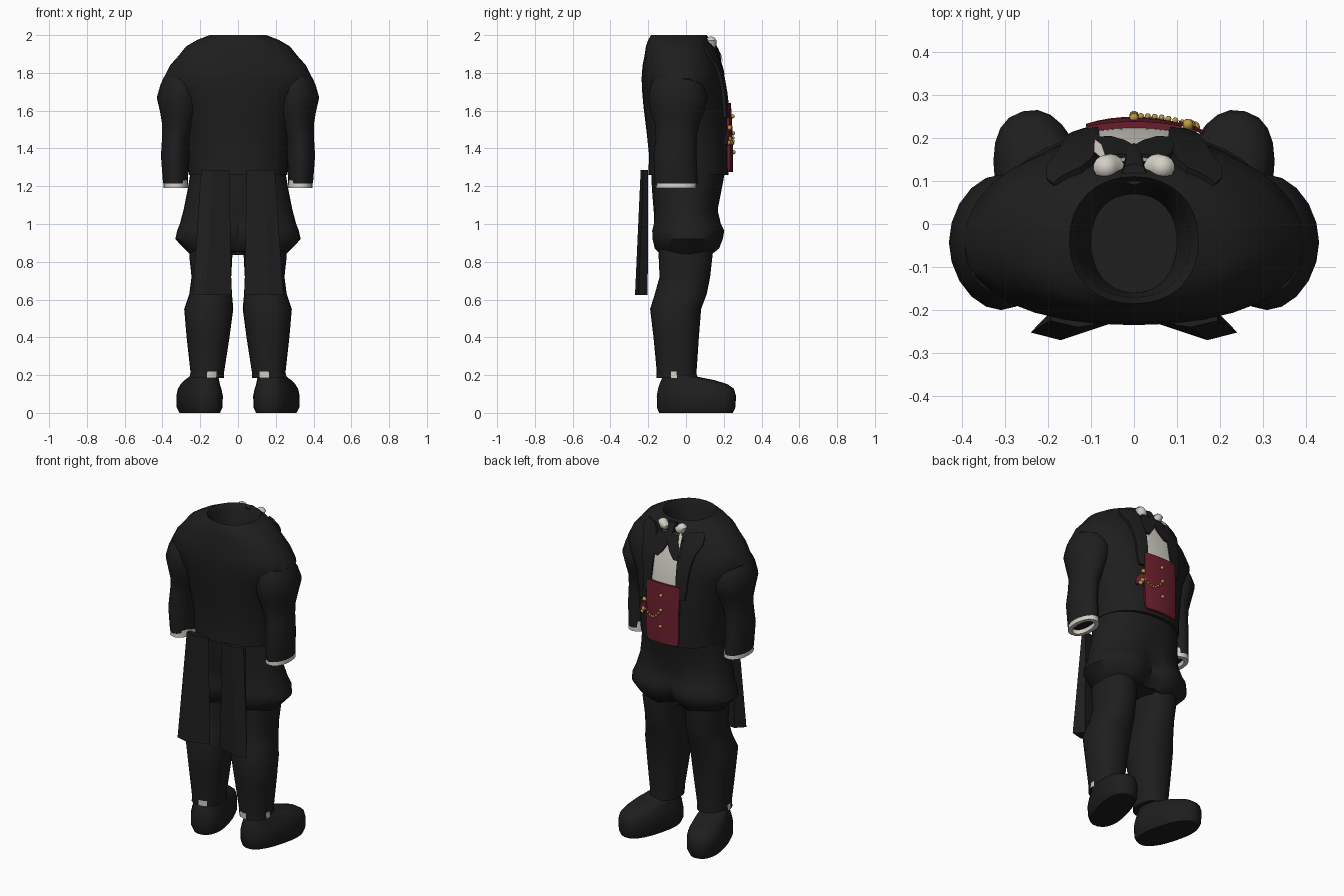
import bpy, bmesh, math
from mathutils import Matrix, Vector

if "Cube" in bpy.data.objects:
    bpy.data.objects.remove(bpy.data.objects["Cube"])


def material(name, rgb):
    m = bpy.data.materials.new(name)
    m.diffuse_color = (*rgb, 1)
    m.use_nodes = True
    m.node_tree.nodes["Principled BSDF"].inputs["Base Color"].default_value = m.diffuse_color
    return m


BLACK = material("black cloth", (0.013, 0.013, 0.013))
WHITE = material("white linen", (0.66, 0.63, 0.57))
RED = material("dark red cloth", (0.15, 0.014, 0.026))
GOLD = material("gold", (0.52, 0.32, 0.06))


def finish(bm, name, *mats, angle=40):
    bmesh.ops.recalc_face_normals(bm, faces=bm.faces)
    me = bpy.data.meshes.new(name)
    bm.to_mesh(me)
    bm.free()
    for m in mats:
        me.materials.append(m)
    ob = bpy.data.objects.new(name, me)
    bpy.context.collection.objects.link(ob)
    bpy.ops.object.select_all(action='DESELECT')
    ob.select_set(True)
    bpy.context.view_layer.objects.active = ob
    bpy.ops.object.shade_smooth_by_angle(angle=math.radians(angle))
    return ob


def spow(v, e):
    return math.copysign(abs(v) ** e, v)


def loft(rings, s=1, n=20, e=0.9, caps=(True, True)):
    """Stack of rounded rings: (z, x_in, x_out, y_back, y_front, y_widest)."""
    bm = bmesh.new()
    rows = []
    for r in rings:
        z, x0, x1, yb, yf = r[:5]
        yc = r[5] if len(r) > 5 else (yb + yf) / 2
        row = []
        for i in range(n):
            t = 2 * math.pi * i / n
            c, d = spow(math.cos(t), e), spow(math.sin(t), e)
            x = (x0 + x1) / 2 + (x1 - x0) / 2 * c
            y = yc + d * ((yf - yc) if d > 0 else (yc - yb))
            row.append(bm.verts.new((s * x, y, z)))
        rows.append(row)
    for a, b in zip(rows, rows[1:]):
        for i in range(n):
            j = (i + 1) % n
            bm.faces.new((a[i], a[j], b[j], b[i]))
    if caps[0]:
        bm.faces.new(rows[0])
    if caps[1]:
        bm.faces.new(rows[-1])
    return bm


# Jacket body: z, half width, back, front, depth of widest point
JACKET = [(1.26, .26, -.20, .225, 0), (1.36, .265, -.195, .225, 0),
          (1.50, .285, -.21, .222, -.01), (1.62, .31, -.225, .217, -.02),
          (1.70, .36, -.232, .205, -.04), (1.77, .395, -.235, .192, -.05),
          (1.84, .36, -.23, .173, -.05), (1.89, .315, -.22, .157, -.05),
          (1.94, .275, -.212, .14, -.05), (1.975, .215, -.20, .125, -.045),
          (2.0, .15, -.185, .11, -.04)]
E = 0.92


def front(x, z):
    """Depth of the jacket's front surface at x, z."""
    for a, b in zip(JACKET, JACKET[1:]):
        if z <= b[0] or b is JACKET[-1]:
            t = min(1, max(0, (z - a[0]) / (b[0] - a[0])))
            _, hw, _, yf, yc = [p + (q - p) * t for p, q in zip(a, b)]
            break
    u = min(1, abs(x) / hw)
    return yc + (yf - yc) * max(0, 1 - u ** (2 / E)) ** (E / 2)


rings = [(z, -w, w, b, f, c) for z, w, b, f, c in JACKET]
rings += [(1.97, -.13, .13, -.17, .09, -.04), (1.78, -.10, .10, -.16, .07, -.04)]
finish(loft(rings, n=32, e=E), "jacket_body", BLACK)

# Trouser seat, flaring to a full hip roll with a shallow cleft in front and behind
bm = loft([(.835, -.25, .25, -.14, .138), (.87, -.285, .285, -.175, .185),
           (.92, -.332, .332, -.188, .205), (.965, -.322, .322, -.19, .214),
           (1.0, -.308, .308, -.18, .195), (1.08, -.287, .287, -.172, .168),
           (1.18, -.267, .267, -.18, .188), (1.28, -.25, .25, -.185, .207)], n=36)
for v in bm.verts:
    if v.co.z < 1.05:
        v.co.y *= 1 - .25 * max(0, 1 - abs(v.co.x) / .09)
        if abs(v.co.x) < .06:
            v.co.z += .02
finish(bm, "trouser_seat", BLACK)

for side, s in (("left", -1), ("right", 1)):
    # Sleeve with a full shoulder and a white cuff
    finish(loft([(1.775, .22, .393, -.165, .06), (1.74, .20, .41, -.185, .09),
                 (1.67, .188, .43, -.20, .115), (1.59, .20, .412, -.185, .095),
                 (1.53, .222, .402, -.165, .07), (1.46, .255, .402, -.16, .055),
                 (1.36, .26, .408, -.172, .055), (1.215, .265, .397, -.165, .063)],
                s, e=1.06, caps=(True, False)), side + "_sleeve", BLACK)
    finish(loft([(1.25, .268, .39, -.155, .055), (1.19, .262, .395, -.158, .057),
                 (1.19, .285, .372, -.135, .03), (1.25, .29, .367, -.13, .025)],
                s, caps=(False, False)), side + "_cuff", WHITE)
    finish(loft([(1.215, .27, .385, -.15, .05), (1.225, .28, .38, -.14, .04)], s),
           side + "_sleeve_lining", BLACK)

    # Trouser leg, with a bit of sock showing through at the hem
    bm = loft([(.93, .02, .25, -.14, .14), (.83, .03, .258, -.145, .14),
               (.72, .036, .246, -.14, .128),
               (.63, .032, .258, -.165, .11), (.55, .025, .285, -.19, .08),
               (.40, .045, .272, -.172, .068), (.22, .073, .252, -.155, .056),
               (.185, .073, .255, -.155, .058)], s, 24)
    for f in bm.faces:
        c = f.calc_center_median()
        back = .11 < abs(c.x) < .15 and c.y < -.05
        outer = abs(c.x) > .22 and -.09 < c.y < -.05
        if .19 < c.z < .22 and (back or outer):
            f.material_index = 1
    finish(bm, side + "_trouser_leg", BLACK, WHITE)

    # Shoe, turned outward
    bm = loft([(0, -.092, .092, -.20, .20), (.03, -.106, .106, -.212, .213),
               (.09, -.108, .108, -.212, .216), (.128, -.10, .10, -.205, .205),
               (.152, -.09, .09, -.198, .17), (.173, -.083, .083, -.188, .10),
               (.19, -.075, .075, -.178, .01), (.20, -.07, .07, -.17, -.02)], 1, 24, .84)
    bm.transform(Matrix.Translation((s * .203, .053, 0)) @ Matrix.Rotation(-s * .26, 4, 'Z'))
    finish(bm, side + "_shoe", BLACK)

    # Folded coat tail
    bm = bmesh.new()
    low = [(.035, -.225), (.17, -.27), (.24, -.252), (.19, -.203)]
    top = [(.045, -.225), (.13, -.24), (.195, -.225), (.19, -.20)]
    a = [bm.verts.new((s * x, y, .625)) for x, y in low]
    b = [bm.verts.new((s * x, y, 1.285)) for x, y in top]
    for i in range(4):
        j = (i + 1) % 4
        bm.faces.new((a[i], a[j], b[j], b[i]))
    bm.faces.new(a)
    bm.faces.new(b)
    finish(bm, side + "_coat_tail", BLACK, angle=20)


def patch(name, mat, outline, offset, thick, cols=8, s=1):
    """Panel lying on the chest; outline rows are (z, x_left, x_right)."""
    bm = bmesh.new()
    rows = []
    for z, x0, x1 in outline:
        xs = [x0 + (x1 - x0) * i / cols for i in range(cols + 1)]
        rows.append([bm.verts.new((s * x, front(x, z) + offset, z)) for x in xs])
    for a, b in zip(rows, rows[1:]):
        for i in range(cols):
            bm.faces.new((a[i], a[i + 1], b[i + 1], b[i]))
    bmesh.ops.recalc_face_normals(bm, faces=bm.faces)
    bm.normal_update()
    outside = sum(f.normal.y for f in bm.faces) > 0
    bmesh.ops.solidify(bm, geom=bm.faces[:], thickness=thick if outside else -thick)
    return finish(bm, name, mat)


# Shirt front, waistcoat and lapels
patch("shirt_front", WHITE, [(1.58, -.10, .10), (1.66, -.10, .10), (1.77, -.10, .10),
                             (1.86, -.09, .09), (1.93, -.06, .06)], .01, .008)
patch("waistcoat", RED, [(1.275, -.105, .095), (1.30, -.11, .11), (1.36, -.112, .112),
                         (1.50, -.112, .112), (1.64, -.11, .11)], .024, .016)
for side, s in (("left", -1), ("right", 1)):
    patch(side + "_lapel", BLACK, [(1.56, .09, .14), (1.62, .085, .15), (1.70, .082, .155),
                                   (1.77, .08, .165), (1.84, .085, .18), (1.89, .09, .205),
                                   (1.93, .10, .205), (1.955, .125, .19)], .018, .018, 4, s)
    # White collar puffs at the throat
    bm = bmesh.new()
    bmesh.ops.create_uvsphere(bm, u_segments=14, v_segments=8, radius=1)
    for v in bm.verts:
        v.co = Vector((s * .055 + v.co.x * .032, .132 + v.co.y * .031, 1.96 + v.co.z * .033))
        if v.co.z > 1.97:
            v.co.x += s * .01
    finish(bm, side + "_collar_wing", WHITE)
    # Bow tie wing, drooping against the shirt
    patch(side + "_bow_wing", BLACK, [(1.79, .055, .08), (1.83, .022, .092), (1.87, .0, .092),
                                      (1.90, .0, .088), (1.93, .01, .075)], .02, .012, 4, s)

# Bow knot rising between the collar puffs
finish(loft([(1.865, -.02, .02, .14, .188), (1.92, -.022, .022, .12, .175),
             (1.985, -.03, .03, .09, .14)], n=8), "bow_knot", BLACK)

# Loose pointed collar tip
bm = bmesh.new()
tip = [(-.092, .198, 1.85), (-.093, .168, 1.93), (-.06, .14, 1.96), (-.075, .185, 1.90)]
bm.faces.new([bm.verts.new(p) for p in tip])
bmesh.ops.solidify(bm, geom=bm.faces[:], thickness=.006)
finish(bm, "collar_tip", WHITE)


def beads(name, mat, points, radius):
    bm = bmesh.new()
    for x, z in points:
        bmesh.ops.create_icosphere(bm, subdivisions=1, radius=radius, matrix=Matrix.Translation(
            (x, front(x, z) + .028, z)))
    finish(bm, name, mat, angle=60)


# Buttons, watch chain, and watch fob with red ribbon
beads("waistcoat_buttons", GOLD, [(0, 1.57), (0, 1.48), (0, 1.38)], .012)
beads("watch_chain", GOLD, [(.016 * i, 1.475 - .05 * math.sin(math.pi * i / 8))
                            for i in range(1, 8)], .008)
beads("watch_fob", GOLD, [(.13, 1.45), (.14, 1.43), (.125, 1.51)], .015)
patch("fob_ribbon", RED, [(1.42, .13, .165), (1.46, .105, .165), (1.49, .11, .14)],
      .03, .009, 3)
